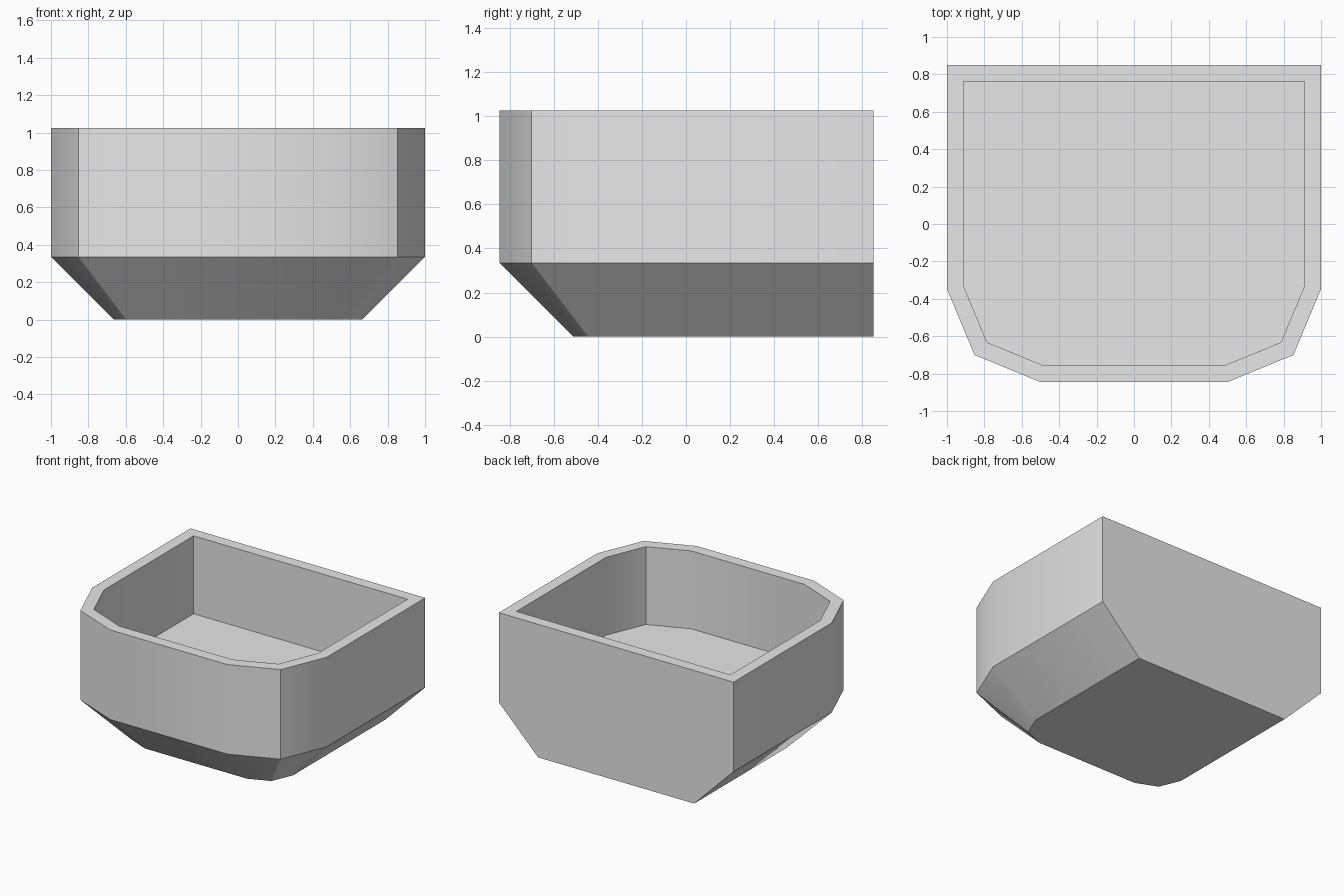
import bpy
import bmesh
import math
from mathutils import Vector

cube = bpy.data.objects.get("Cube")
if cube:
    bpy.data.objects.remove(cube)

TOP, SHOULDER, FLOOR = 1.025, 0.335, 0.425
WALL = 0.088
BACK = 0.85

# Right half of the outline, from the front edge round to the back corner
HALF = [(0.5, -0.845), (0.853, -0.7), (1.0, -0.347), (1.0, BACK)]


def inset(points, amount):
    """Move the half outline inward by an even distance."""
    path = [Vector((0, points[0][1]))] + [Vector(p) for p in points]
    path.append(Vector((0, BACK)))
    result = []
    for a, b, c in zip(path, path[1:], path[2:]):
        d, e = (b - a).normalized(), (c - b).normalized()
        n, m = Vector((-d.y, d.x)), Vector((-e.y, e.x))
        result.append(b + (n + m) * amount / (1 + n.dot(m)))
    return result


def ring(bm, half, z):
    """Mirror a half outline into a closed loop of vertices."""
    loop = list(half) + [(-x, y) for x, y in reversed(half)]
    return [bm.verts.new((x, y, z)) for x, y in loop]


# Outlines: the foot keeps the flat back, the inner wall is inset all round
foot = inset(HALF, SHOULDER)
foot[-1].y = BACK
inner = inset(HALF, WALL)

# Shell from the foot up, over the rim and down to the inner floor
bm = bmesh.new()
rings = [ring(bm, half, z) for half, z in (
    (foot, 0), (HALF, SHOULDER), (HALF, TOP), (inner, TOP), (inner, FLOOR))]
for low, high in zip(rings, rings[1:]):
    for i in range(len(low)):
        j = (i + 1) % len(low)
        bm.faces.new((low[i], low[j], high[j], high[i]))
bm.faces.new(reversed(rings[0]))
bm.faces.new(rings[-1])

# Merge the flat back into one panel
bmesh.ops.dissolve_limit(bm, angle_limit=math.radians(1), verts=bm.verts,
                         edges=[e for e in bm.edges
                                if all(abs(v.co.y - BACK) < 1e-4 for v in e.verts)])
bmesh.ops.recalc_face_normals(bm, faces=bm.faces)
mesh = bpy.data.meshes.new("open_bin")
bm.to_mesh(mesh)
bm.free()

# Plain grey material
grey = bpy.data.materials.new("light_grey")
grey.use_nodes = True
colour = (0.8, 0.8, 0.8, 1)
grey.diffuse_color = colour
grey.node_tree.nodes["Principled BSDF"].inputs["Base Color"].default_value = colour
mesh.materials.append(grey)

# Soft shading on the shallow corners, sharp elsewhere
bin_object = bpy.data.objects.new("open_bin", mesh)
bpy.context.collection.objects.link(bin_object)
bpy.ops.object.select_all(action="DESELECT")
bin_object.select_set(True)
bpy.context.view_layer.objects.active = bin_object
bpy.ops.object.shade_smooth_by_angle(angle=math.radians(30))
